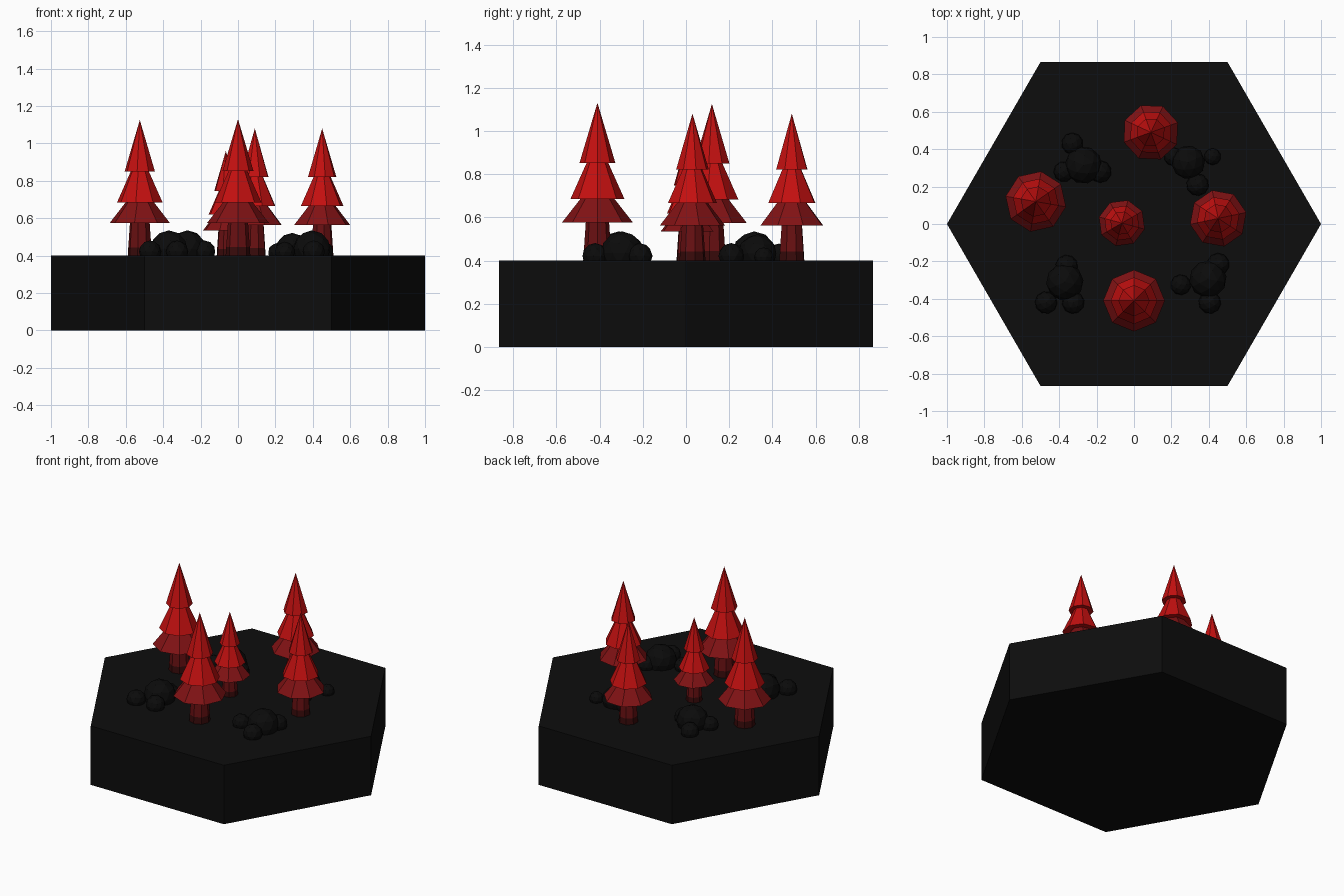
import bpy, bmesh, random
from math import pi, cos, sin, radians
from mathutils import Matrix, Vector

random.seed(4)
cube = bpy.data.objects.get("Cube")
if cube:
    bpy.data.objects.remove(cube, do_unlink=True)


def material(name, r, g, b):
    mat = bpy.data.materials.new(name)
    mat.use_nodes = True
    mat.diffuse_color = (r, g, b, 1)
    mat.node_tree.nodes["Principled BSDF"].inputs["Base Color"].default_value = (r, g, b, 1)
    return mat


ground_black = material("ground black", .004, .004, .004)
rock_black = material("rock black", .0033, .0033, .0033)
bark_dark = material("dark bark", .04, .003, .003)
bark_red = material("red bark", .14, .005, .006)
leaf_dark = material("dark red foliage", .22, .006, .007)
leaf_red = material("bright red foliage", .55, .005, .005)
TREE_MATS = [bark_dark, bark_red, leaf_dark, leaf_red]
GROUND = 0.4


def finish(bm, name, mats):
    mesh = bpy.data.meshes.new(name)
    bmesh.ops.recalc_face_normals(bm, faces=bm.faces)
    bm.to_mesh(mesh)
    bm.free()
    for m in mats:
        mesh.materials.append(m)
    obj = bpy.data.objects.new(name, mesh)
    bpy.context.collection.objects.link(obj)
    return obj


# Hexagonal ground block
bm = bmesh.new()
bmesh.ops.create_cone(bm, cap_ends=True, segments=6, radius1=1, radius2=1, depth=GROUND,
                      matrix=Matrix.Translation((0, 0, GROUND / 2)) @ Matrix.Rotation(pi / 2, 4, 'Z'))
# keep a pair of corners on the x axis
if max(v.co.x for v in bm.verts) < 0.95:
    bmesh.ops.rotate(bm, verts=bm.verts, matrix=Matrix.Rotation(pi / 6, 3, 'Z'))
finish(bm, "ground_block", [ground_black])

# Trees: outline of (radius, height, material of the band above)
TREE_PROFILE = [
    (.066, 0, 0), (.063, .045, 1), (.054, .175, 2),
    (.165, .175, 2), (.075, .29, 3),
    (.125, .285, 3), (.05, .452, 3),
    (.083, .452, 3),
]
TREE_HEIGHT = .73


def tree(name, x, y, height, turn, sides=8):
    s = height / TREE_HEIGHT
    bm = bmesh.new()
    rings = []
    for r, z, _ in TREE_PROFILE:
        ring = []
        for i in range(sides):
            a = radians(turn) + 2 * pi * i / sides
            ring.append(bm.verts.new((r * s * cos(a), r * s * sin(a), z * s)))
        rings.append(ring)
    tip = bm.verts.new((0, 0, height))
    bm.faces.new(rings[0])
    for k, ring in enumerate(rings):
        for i in range(sides):
            j = (i + 1) % sides
            if k + 1 < len(rings):
                f = bm.faces.new((ring[i], ring[j], rings[k + 1][j], rings[k + 1][i]))
            else:
                f = bm.faces.new((ring[i], ring[j], tip))
            f.material_index = TREE_PROFILE[k][2]
    obj = finish(bm, name, TREE_MATS)
    obj.location = (x, y, GROUND)


tree("left_tree", .45, .03, .68, 12)
tree("right_tree", -.525, .12, .725, 35)
tree("front_tree", 0, -.41, .73, 0)
tree("back_tree", .09, .49, .68, 20)
tree("middle_tree", -.065, .005, .56, 30)

# Rock clusters: one large boulder with small ones round it (x, y, radius)
CLUSTERS = {
    "back_right_rocks": [(-.27, .315, .1), (-.33, .43, .058), (-.18, .28, .06), (-.375, .28, .055)],
    "back_left_rocks": [(.29, .33, .09), (.42, .36, .045), (.34, .21, .06), (.21, .36, .05)],
    "front_right_rocks": [(-.37, -.31, .1), (-.36, -.225, .06), (-.47, -.42, .06), (-.325, -.42, .06)],
    "front_left_rocks": [(.395, -.295, .1), (.45, -.215, .06), (.25, -.325, .055), (.405, -.42, .06)],
}
for name, stones in CLUSTERS.items():
    bm = bmesh.new()
    for x, y, r in stones:
        lift = GROUND + r * .35
        turn = Matrix.Rotation(random.uniform(0, 2 * pi), 4, 'Z')
        bmesh.ops.create_icosphere(bm, subdivisions=2, radius=r,
                                   matrix=Matrix.Translation((x, y, lift)) @ turn)
    finish(bm, name, [rock_black])
